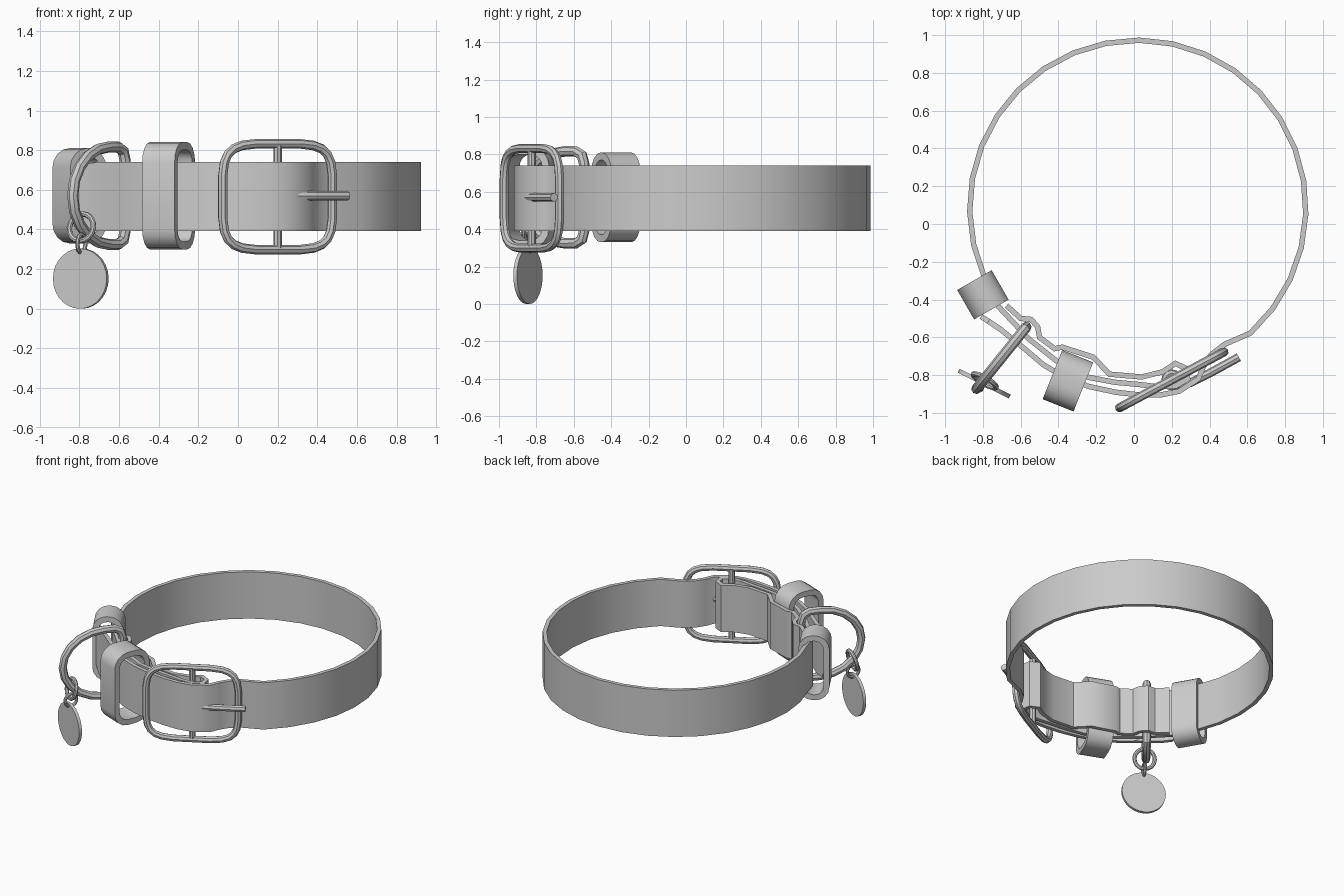
import bpy, bmesh, math
from mathutils import Vector as V

if "Cube" in bpy.data.objects:
    bpy.data.objects.remove(bpy.data.objects["Cube"])

Z = V((0, 0, 1))
MID = 0.565


def finish(name, verts, faces, angle=35):
    me = bpy.data.meshes.new(name)
    me.from_pydata([tuple(v) for v in verts], [], faces)
    bm = bmesh.new()
    bm.from_mesh(me)
    bmesh.ops.recalc_face_normals(bm, faces=bm.faces)
    bm.to_mesh(me)
    bm.free()
    me.shade_smooth()
    me.set_sharp_from_angle(angle=math.radians(angle))
    ob = bpy.data.objects.new(name, me)
    bpy.context.collection.objects.link(ob)
    return ob


def sweep(name, path, sections, closed):
    """Skin a list of equal-sized vertex rings."""
    k, n = len(sections[0]), len(sections)
    verts = [v for s in sections for v in s]
    faces = []
    for i in range(n if closed else n - 1):
        j = (i + 1) % n
        for a in range(k):
            b = (a + 1) % k
            faces.append((i * k + a, i * k + b, j * k + b, j * k + a))
    if not closed:
        faces += [tuple(range(k)), tuple(range((n - 1) * k, n * k))]
    return finish(name, verts, faces)


def frames(pts, closed):
    """Point, in-plane normal and miter factor along a 2D path."""
    n, out = len(pts), []
    for i, p in enumerate(pts):
        d0 = (p - pts[i - 1]).normalized() if i or closed else None
        d1 = (pts[(i + 1) % n] - p).normalized() if i < n - 1 or closed else None
        d0, d1 = d0 or d1, d1 or d0
        t = (d0 + d1).normalized()
        out.append((p, V((t.y, -t.x)), 1 / max(t.dot(d1), 0.6)))
    return out


def ribbon(name, pts, o, a, b, half, thick, closed=False, ends=None):
    """Flat band: 2D path in the plane (a, b), widened along a x b."""
    o, a, b = V(o), V(a).normalized(), V(b).normalized()
    c = a.cross(b)
    secs = []
    for i, (p, nrm, m) in enumerate(frames([V(p) for p in pts], closed)):
        w = ends.get(i, half) if ends else half
        h = thick / 2 * m
        secs.append([o + a * q.x + b * q.y + c * s for q, s in
                     ((p + nrm * h, -w), (p + nrm * h, w), (p - nrm * h, w), (p - nrm * h, -w))])
    return sweep(name, pts, secs, closed)


def tube(name, pts, o, a, b, r, closed=True, sides=8):
    """Round wire along a 2D path in the plane (a, b)."""
    o, a, b = V(o), V(a).normalized(), V(b).normalized()
    c = a.cross(b)
    secs = []
    for p, nrm, m in frames([V(p) for p in pts], closed):
        side = (a * nrm.x + b * nrm.y) * m
        ctr = o + a * p.x + b * p.y
        secs.append([ctr + side * r * math.cos(t) + c * r * math.sin(t)
                     for t in (math.tau * k / sides for k in range(sides))])
    return sweep(name, pts, secs, closed)


def circle(r, n=16):
    return [(r * math.cos(math.tau * i / n), r * math.sin(math.tau * i / n)) for i in range(n)]


def rounded_rect(hx, hy, r, n=4):
    pts = []
    for q, (sx, sy) in enumerate(((1, 1), (-1, 1), (-1, -1), (1, -1))):
        for i in range(n + 1):
            t = math.pi / 2 * (q + i / n)
            pts.append((sx * (hx - r) + r * math.cos(t), sy * (hy - r) + r * math.sin(t)))
    return pts


# Strap: outer tongue, big ring, then folded around buckle bar and back inside
tongue = [(-0.81, -0.49), (-0.77, -0.515), (-0.71, -0.555), (-0.58, -0.66), (-0.48, -0.745),
          (-0.37, -0.81), (-0.24, -0.86), (-0.1, -0.89), (0.03, -0.905), (0.14, -0.905),
          (0.24, -0.885), (0.34, -0.82), (0.37, -0.75), (0.41, -0.69), (0.48, -0.637)]
ring = []
for i in range(23):
    t = math.radians(-47.9 + 11.45 * i)
    ring.append((0.02 + 0.89 * math.cos(t), 0.083 + 0.89 * math.sin(t)))
fold = [(-0.77, -0.37), (-0.71, -0.445), (-0.555, -0.61), (-0.41, -0.725), (-0.24, -0.812),
        (-0.1, -0.838), (0.03, -0.85), (0.13, -0.862), (0.22, -0.858), (0.285, -0.82), (0.275, -0.765),
        (0.22, -0.738), (0.15, -0.783), (0.04, -0.81), (-0.13, -0.795), (-0.215, -0.705),
        (-0.38, -0.652), (-0.42, -0.66), (-0.5, -0.6), (-0.51, -0.545), (-0.545, -0.505),
        (-0.6, -0.5), (-0.675, -0.432)]
ribbon("strap", tongue + ring + fold, (0, 0, MID), (1, 0, 0), (0, 1, 0), 0.174, 0.028,
       ends={0: 0.11, 1: 0.16})

# Keeper loops
ribbon("front_keeper", rounded_rect(0.12, 0.25, 0.085), (-0.35, -0.83, 0.57),
       (-0.37, -0.93, 0), Z, 0.088, 0.04, True)
ribbon("side_keeper", rounded_rect(0.085, 0.22, 0.08), (-0.80, -0.375, 0.57),
       (-0.87, -0.5, 0), Z, 0.09, 0.04, True)

# Buckle frame, bar and prong
frame = []
for i in range(24):
    t = math.tau * (i + 0.5) / 24
    c, s = math.cos(t), math.sin(t)
    frame.append((math.copysign(0.315 * abs(c) ** 0.45, c), math.copysign(0.268 * abs(s) ** 0.45, s)))
BAR = (0.2, -0.825, MID)
tube("buckle_frame", frame, BAR, (0.58, 0.31, 0), Z, 0.024)
tube("buckle_bar", [(0, -0.265), (0, 0.265)], BAR, (1, 0, 0), Z, 0.022, False)
tube("buckle_prong", [(0.0, -0.03), (0.1, -0.015), (0.2, 0.035), (0.355, 0.12)],
     (0.2, -0.825, 0.57), (1, 0, 0), (0, 1, 0), 0.023, False)
tube("prong_eye", circle(0.035, 12), (0.2, -0.825, 0.57), (1, 0, 0), (0, 1, 0), 0.02)

# D ring standing out of the strap fold
dee = [(0, -0.18), (0, 0.18), (0.015, 0.225), (0.055, 0.245)]
for i in range(11):
    t = math.pi / 2 * (1 - i / 5)
    dee.append((0.13 + 0.29 * math.cos(t), 0.246 * math.sin(t)))
dee += [(0.055, -0.245), (0.015, -0.225)]
tube("d_ring", dee, (-0.57, -0.545, 0.57), (-0.27, -0.335, 0), Z, 0.028)

# Jump rings and tag
tube("large_jump_ring", circle(0.07), (-0.79, -0.83, 0.41), (0.87, -0.5, 0), (0.11, 0.2, 0.97), 0.014)
tube("small_jump_ring", circle(0.045), (-0.79, -0.838, 0.328), (0.45, 0.89, 0), Z, 0.011)
n = V((-0.45, -0.89, 0)).normalized()
u = n.cross(Z)
o = V((-0.793, -0.845, 0.152))
rings = [[o + n * s + u * x + Z * y for x, y in circle(0.152, 28)] for s in (-0.011, 0.011)]
sweep("tag_disc", None, rings, False)
